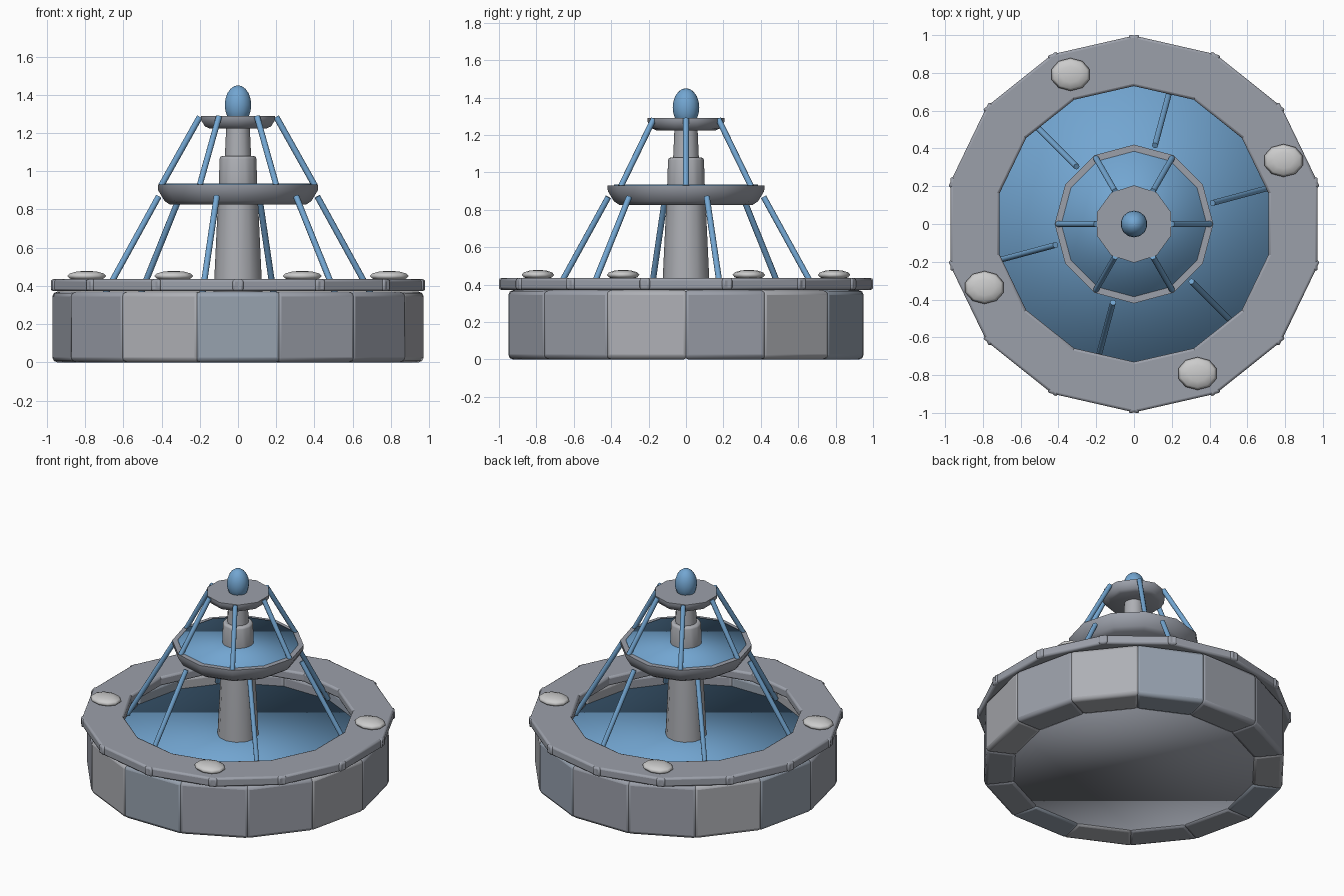
import bpy, bmesh, math
from mathutils import Vector

if "Cube" in bpy.data.objects:
    bpy.data.objects.remove(bpy.data.objects["Cube"])


def material(name, r, g, b):
    m = bpy.data.materials.new(name)
    m.diffuse_color = (r, g, b, 1)
    m.use_nodes = True
    m.node_tree.nodes["Principled BSDF"].inputs["Base Color"].default_value = m.diffuse_color
    return m


blue = material("blue", 0.17, 0.38, 0.64)
white = material("white", 1, 1, 1)
stone = material("stone", 0.33, 0.35, 0.40)
stone_pale = material("stone_pale", 0.42, 0.43, 0.46)
stone_blue = material("stone_blue", 0.31, 0.36, 0.43)


def finish(name, bm, mat=stone, bevel=0, segs=2, smooth=None):
    bmesh.ops.recalc_face_normals(bm, faces=bm.faces)
    me = bpy.data.meshes.new(name)
    bm.to_mesh(me)
    bm.free()
    ob = bpy.data.objects.new(name, me)
    bpy.context.collection.objects.link(ob)
    me.materials.append(mat)
    if bevel:
        m = ob.modifiers.new("bevel", 'BEVEL')
        m.width, m.segments = bevel, segs
        m.limit_method, m.angle_limit = 'ANGLE', math.radians(20)
    if smooth == 'all':
        me.polygons.foreach_set("use_smooth", [True] * len(me.polygons))
    elif smooth:
        bpy.ops.object.select_all(action='DESELECT')
        ob.select_set(True)
        bpy.context.view_layer.objects.active = ob
        bpy.ops.object.shade_smooth_by_angle(angle=math.radians(smooth))
    return ob


def polar(r, deg, z):
    a = math.radians(deg)
    return (r * math.cos(a), r * math.sin(a), z)


def lathe(name, profile, n, start=90, **kw):
    """Turn an (r, z) profile into an n-sided solid."""
    bm = bmesh.new()
    loops = [[bm.verts.new(polar(r, start + 360 * i / n, z)) for i in range(n)]
             for r, z in profile]
    for a, b in zip(loops, loops[1:]):
        for i in range(n):
            j = (i + 1) % n
            bm.faces.new((a[i], a[j], b[j], b[i]))
    bm.faces.new(loops[0])
    bm.faces.new(loops[-1])
    return finish(name, bm, **kw)


def wedge(name, r0, r1, a0, a1, z0, z1, **kw):
    """One straight-sided stone of a ring."""
    bm = bmesh.new()
    lo, hi = [[bm.verts.new(polar(r, a, z)) for r, a in
               ((r0, a0), (r1, a0), (r1, a1), (r0, a1))] for z in (z0, z1)]
    bm.faces.new(lo)
    bm.faces.new(hi)
    for k in range(4):
        m = (k + 1) % 4
        bm.faces.new((lo[k], lo[m], hi[m], hi[k]))
    return finish(name, bm, **kw)


def ball(name, loc, size, u, v, mat):
    bm = bmesh.new()
    bmesh.ops.create_uvsphere(bm, u_segments=u, v_segments=v, radius=1)
    bmesh.ops.scale(bm, vec=size, verts=bm.verts)
    bmesh.ops.translate(bm, vec=loc, verts=bm.verts)
    return finish(name, bm, mat, smooth='all')


def rod(name, p, q, r):
    p, q = Vector(p), Vector(q)
    bm = bmesh.new()
    bmesh.ops.create_cone(bm, cap_ends=True, segments=10, radius1=r, radius2=r,
                          depth=(q - p).length)
    rot = (q - p).to_track_quat('Z', 'Y').to_matrix()
    bmesh.ops.rotate(bm, matrix=rot, verts=bm.verts)
    bmesh.ops.translate(bm, vec=(p + q) / 2, verts=bm.verts)
    return finish(name, bm, blue, smooth=40)


# Basin wall and rim: two rings of 14 rounded stones, slightly overlapping
N = 14
STEP = 360 / N
tints = [stone, stone_pale, stone_blue, stone]
for i in range(N):
    a = i * STEP
    wedge(f"wall_block_{i + 1}", 0.775, 0.977, a - 0.7, a + STEP + 0.7, 0, 0.37,
          mat=tints[i % 4], bevel=0.025, smooth=30)
    b = 90 + a
    wedge(f"rim_slab_{i + 1}", 0.735, 1.004, b - 1.6, b + STEP + 1.6, 0.372, 0.435,
          bevel=0.013, smooth=30)

# Floor and water of the basin
lathe("basin_floor", [(0.80, 0.01), (0.80, 0.10)], N, start=0, smooth='all')
lathe("basin_water", [(0.79, 0.25), (0.79, 0.29)], N, start=0, mat=blue, smooth='all')

# Central column in three stages
lathe("lower_column", [(0.134, 0.10), (0.131, 0.29), (0.104, 0.86)], 12,
      mat=stone_pale, smooth=40)
lathe("middle_column", [(0.105, 0.86), (0.098, 1.08)], 12, mat=stone_pale,
      bevel=0.015, smooth=40)
lathe("upper_column", [(0.07, 1.05), (0.061, 1.25)], 12, mat=stone_pale, smooth=40)

# Middle bowl with its water
lathe("middle_bowl", [(0.355, 0.825), (0.385, 0.845), (0.418, 0.90), (0.42, 0.93),
                      (0.385, 0.93), (0.37, 0.90)], 12, smooth=40)
lathe("middle_water", [(0.385, 0.90), (0.385, 0.936)], 12, mat=blue, smooth='all')

# Top dish and finial
lathe("top_dish", [(0.16, 1.225), (0.182, 1.235), (0.205, 1.27), (0.205, 1.29)], 10, smooth=40)
ball("finial", (0, 0, 1.347), (0.071, 0.071, 0.103), 14, 10, blue)

# Water jets running as slanted rods between the tiers
for i in range(6):
    rod(f"lower_jet_{i + 1}", polar(0.43, 15 + 60 * i, 0.868),
        polar(0.748, 15 + 60 * i, 0.31), 0.016)
    rod(f"upper_jet_{i + 1}", polar(0.20, 60 * i, 1.285),
        polar(0.402, 60 * i, 0.925), 0.016)

# Four flat lamps on the rim
for i in range(4):
    x, y, z = polar(0.86, 23 + 90 * i, 0.452)
    ball(f"rim_lamp_{i + 1}", (x, y, z), (0.107, 0.087, 0.027), 10, 6, white)
